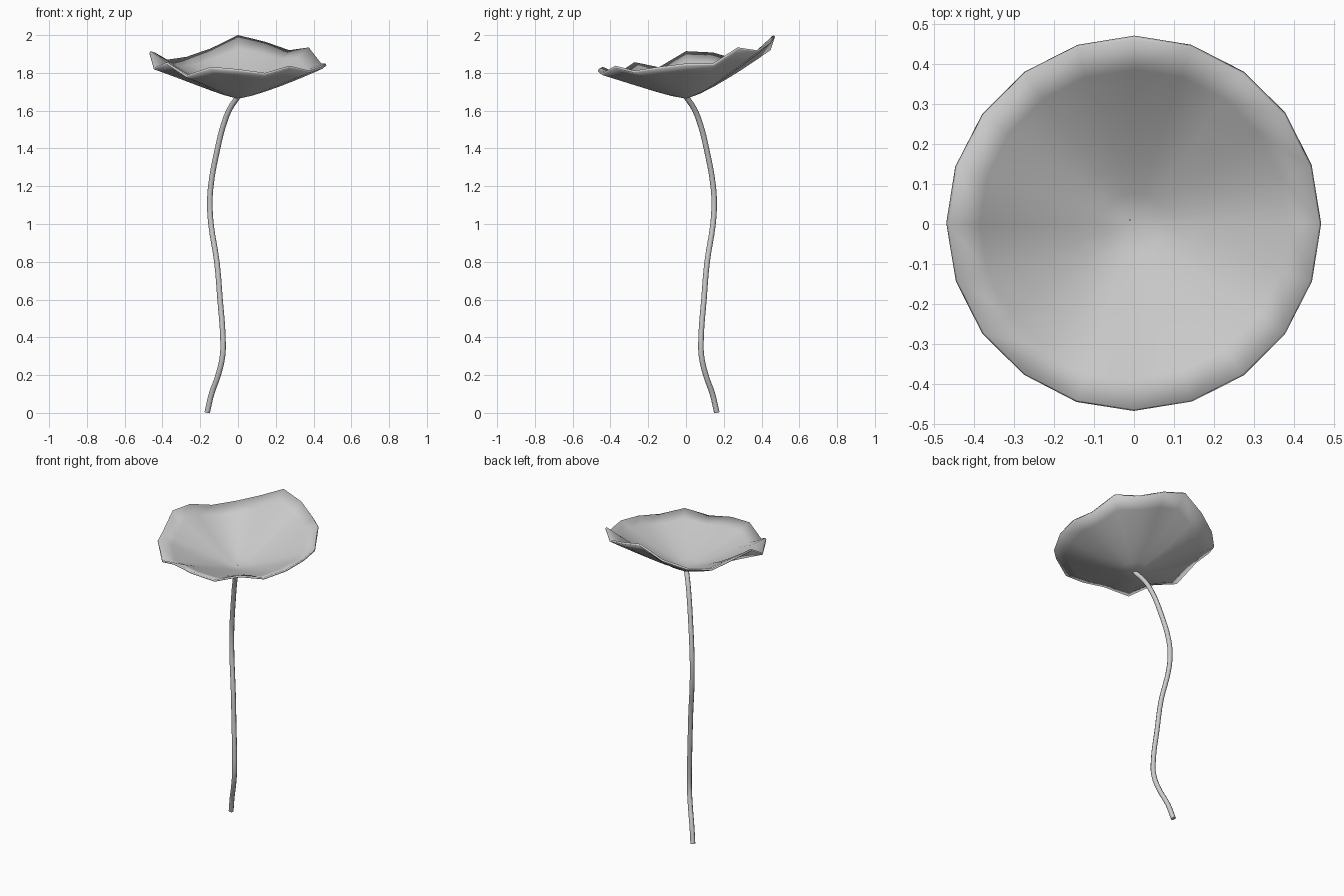
import bpy
import bmesh
from math import sin, cos, pi

if "Cube" in bpy.data.objects:
    bpy.data.objects.remove(bpy.data.objects["Cube"])

# Leaf: shallow 20-sided dish, rim heights clockwise from the back
RIM = [2.0, 1.965, 1.92, 1.935, 1.85, 1.85, 1.832, 1.812, 1.838, 1.80,
       1.82, 1.832, 1.788, 1.857, 1.83, 1.915, 1.908, 1.87, 1.885, 1.93]
BASE, RADIUS, RINGS = 1.675, 0.463, 6
N = len(RIM)

bm = bmesh.new()
centre = bm.verts.new((0, 0, BASE))
rings = []
for k in range(1, RINGS + 1):
    t = k / RINGS
    ring = []
    for i, h in enumerate(RIM):
        a = pi / 2 - 2 * pi * i / N
        # waves fade out towards the middle of the dish
        near = (RIM[i - 1] + h + RIM[(i + 1) % N]) / 3
        z = near + (h - near) * t
        ring.append(bm.verts.new((RADIUS * t * cos(a), RADIUS * t * sin(a),
                                  BASE + (z - BASE) * t ** 1.25)))
    rings.append(ring)
for i in range(N):
    j = (i + 1) % N
    bm.faces.new((centre, rings[0][j], rings[0][i]))
    for inner, outer in zip(rings, rings[1:]):
        bm.faces.new((inner[i], inner[j], outer[j], outer[i]))
bmesh.ops.recalc_face_normals(bm, faces=bm.faces)
if centre.normal.z < 0:
    bmesh.ops.reverse_faces(bm, faces=bm.faces)
mesh = bpy.data.meshes.new("leaf")
bm.to_mesh(mesh)
bm.free()
leaf = bpy.data.objects.new("leaf", mesh)
bpy.context.collection.objects.link(leaf)
for p in mesh.polygons:
    p.use_smooth = True
solid = leaf.modifiers.new("thickness", "SOLIDIFY")
solid.thickness = 0.012
solid.offset = -1

# Stem: thin tube swaying in the diagonal plane y = -x
PATH = [(-0.163, 0.003), (-0.14, 0.1), (-0.105, 0.2), (-0.082, 0.3), (-0.08, 0.4),
        (-0.095, 0.6), (-0.112, 0.8), (-0.143, 1.0), (-0.149, 1.1), (-0.144, 1.2),
        (-0.108, 1.4), (-0.075, 1.53), (-0.043, 1.61), (-0.003, 1.67)]
curve = bpy.data.curves.new("stem", "CURVE")
curve.dimensions = "3D"
curve.bevel_depth = 0.0145
curve.bevel_resolution = 2
curve.use_fill_caps = True
curve.resolution_u = 4
spline = curve.splines.new("BEZIER")
spline.bezier_points.add(len(PATH) - 1)
for p, (x, z) in zip(spline.bezier_points, PATH):
    p.co = (x, -x, z)
    p.handle_left_type = p.handle_right_type = "AUTO"
spline.use_smooth = True
stem = bpy.data.objects.new("stem", curve)
bpy.context.collection.objects.link(stem)
